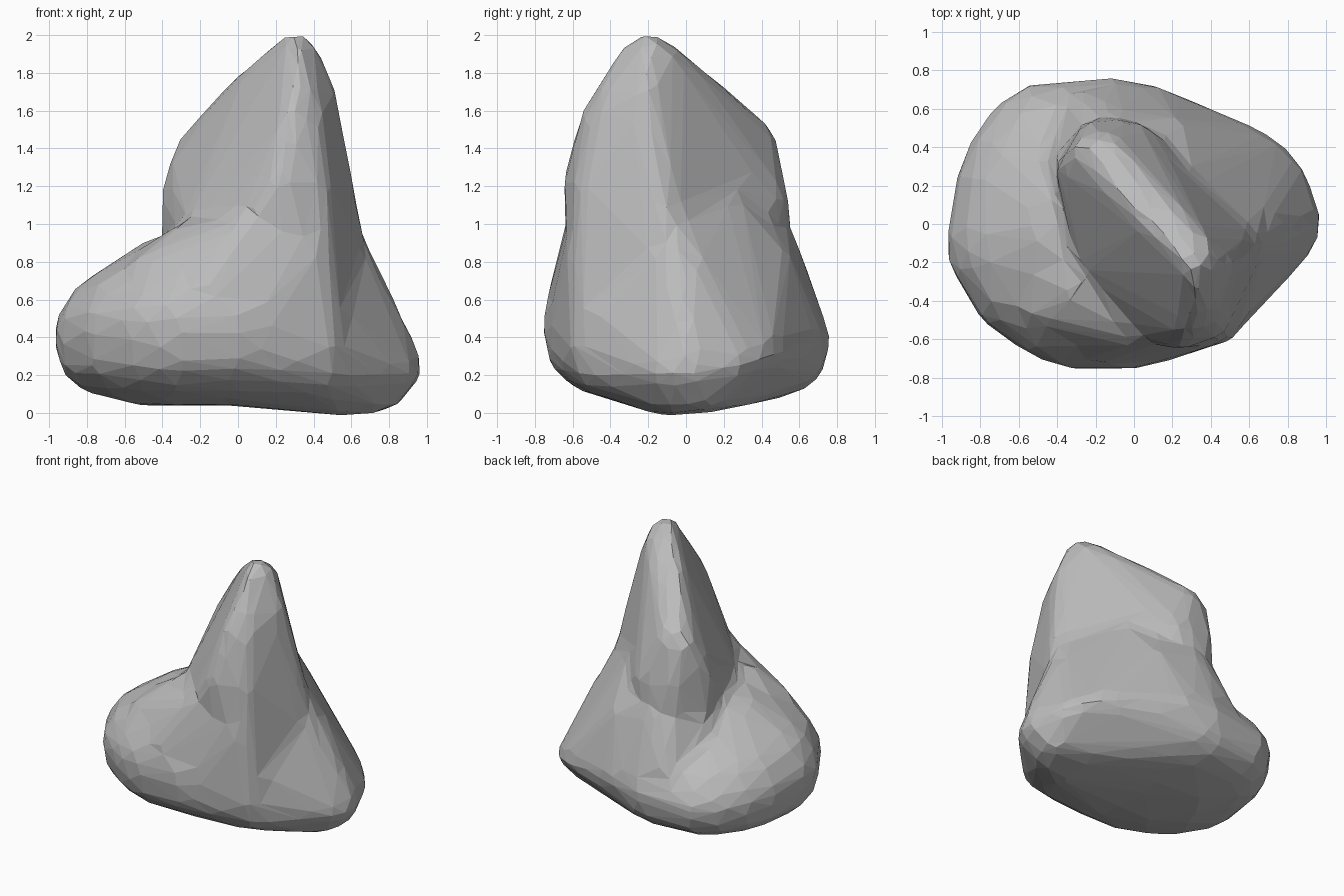
import bpy
import bmesh
from mathutils import Vector

cube = bpy.data.objects.get("Cube")
if cube:
    bpy.data.objects.remove(cube, do_unlink=True)

stone = bpy.data.materials.new("stone grey")
stone.use_nodes = True
GREY = (0.5, 0.5, 0.5, 1)
stone.diffuse_color = GREY
stone.node_tree.nodes["Principled BSDF"].inputs["Base Color"].default_value = GREY


def add_hull(target, points):
    """Add the convex hull of the points to the target mesh as a closed shell."""
    bm = bmesh.new()
    for p in points:
        bm.verts.new(p)
    bmesh.ops.convex_hull(bm, input=bm.verts)
    loose = [v for v in bm.verts if not v.link_faces]
    bmesh.ops.delete(bm, geom=loose, context='VERTS')
    bmesh.ops.recalc_face_normals(bm, faces=bm.faces)
    mesh = bpy.data.meshes.new("hull part")
    bm.to_mesh(mesh)
    bm.free()
    target.from_mesh(mesh)
    bpy.data.meshes.remove(mesh)


# Tall diagonal fin, from the summit down to the back shoulder
summit = [(.29, -.24, 2.04), (.42, -.18, 1.98), (.2, -.12, 1.99), (.33, -.37, 1.92),
          (.36, -.06, 1.94), (.07, -.01, 1.88), (-.05, .21, 1.68), (.08, .22, 1.67)]
shoulder = [(-.31, .42, 1.49), (-.14, .47, 1.51), (-.4, .3, 1.27),
            (-.42, .28, .98), (-.25, .55, 1.1), (-.05, .55, 1.1)]
front_edge = [(.27, -.57, 1.6), (.43, -.49, 1.6), (.22, -.66, 1.25), (.47, -.58, 1.2),
              (.52, -.57, .7), (.53, -.6, .3), (.02, -.6, 1.0), (-.28, -.24, 1.0)]
right_edge = [(.53, -.2, 1.7), (.58, -.16, 1.33), (.7, -.06, .82), (.05, .53, 1.12),
              (.6, 0, .3), (-.3, .5, .4)]
fin = summit + shoulder + front_edge + right_edge

# Flank sloping from the fin down to the right and back
toe = [(.95, 0, .37), (.99, .02, .2), (.95, -.13, .2), (.88, .33, .25),
       (.75, .46, .3), (.12, .73, .4), (-.12, .76, .45)]
flank = toe + [(.7, .04, .84), (.22, .54, .87), (-.1, .57, .95), (.3, .27, 1.15),
               (.54, -.12, 1.2), (.52, -.59, .3), (.48, -.58, .6)]

# Rounded lobe on the left: one outline, shrunk towards its top and bottom
outline = [(-.98, -.08), (-.96, -.23), (-.79, -.51), (-.55, -.68), (-.35, -.76),
           (.03, -.76), (.22, -.7), (.3, .5), (-.12, .76), (-.55, .73),
           (-.71, .63), (-.84, .46), (-.92, .27)]
levels = [(.04, .34), (.11, .76), (.21, .94), (.38, 1), (.48, .99),
          (.64, .85), (.75, .63), (.92, .25)]
centre = Vector((-.3, 0))
lobe = []
for height, size in levels:
    for p in outline:
        q = centre + (Vector(p) - centre) * size
        lobe.append((q.x, q.y, height * (1 - .2 * q.y)))

# Base joining the lobe to the foot, with a shallow rounded underside
underside = [(.84, .12, .02), (.8, -.08, .01), (.6, -.12, -.02), (.55, .22, .01),
             (.53, -.57, .2), (.42, -.52, .11)]
base = toe + underside + [p for p in lobe if .09 < p[2] < .55]

# Apron blending the front of the fin into the lobe
apron = [(.08, -.63, 1.05), (-.3, -.34, 1.02), (-.2, -.73, .66), (.22, -.7, .58),
         (.42, -.63, .9), (.52, -.6, .3), (.3, -.66, .24), (0, -.74, .3),
         (-.58, -.48, .8), (-.55, -.1, .84), (0, 0, .9), (0, 0, .4)]

# Saddle filling the back valley between the shoulder and the lobe
saddle = [(-.1, .58, .95), (-.28, .54, .88), (-.32, .71, .54), (.06, .73, .45),
          (.22, .54, .85), (-.44, .3, .86), (0, .2, .5)]

bm = bmesh.new()
for part in (fin, flank, lobe, base, apron, saddle):
    add_hull(bm, part)
mesh = bpy.data.meshes.new("rock")
bm.to_mesh(mesh)
bm.free()
mesh.materials.append(stone)
rock = bpy.data.objects.new("rock", mesh)
bpy.context.collection.objects.link(rock)

# Fuse the parts, soften the seams and reduce to coarse facets
fuse = rock.modifiers.new("fuse", 'REMESH')
fuse.mode = 'VOXEL'
fuse.voxel_size = 0.04
soften = rock.modifiers.new("soften", 'SMOOTH')
soften.factor = 0.5
soften.iterations = 18
facets = rock.modifiers.new("facets", 'DECIMATE')
facets.ratio = 0.04
